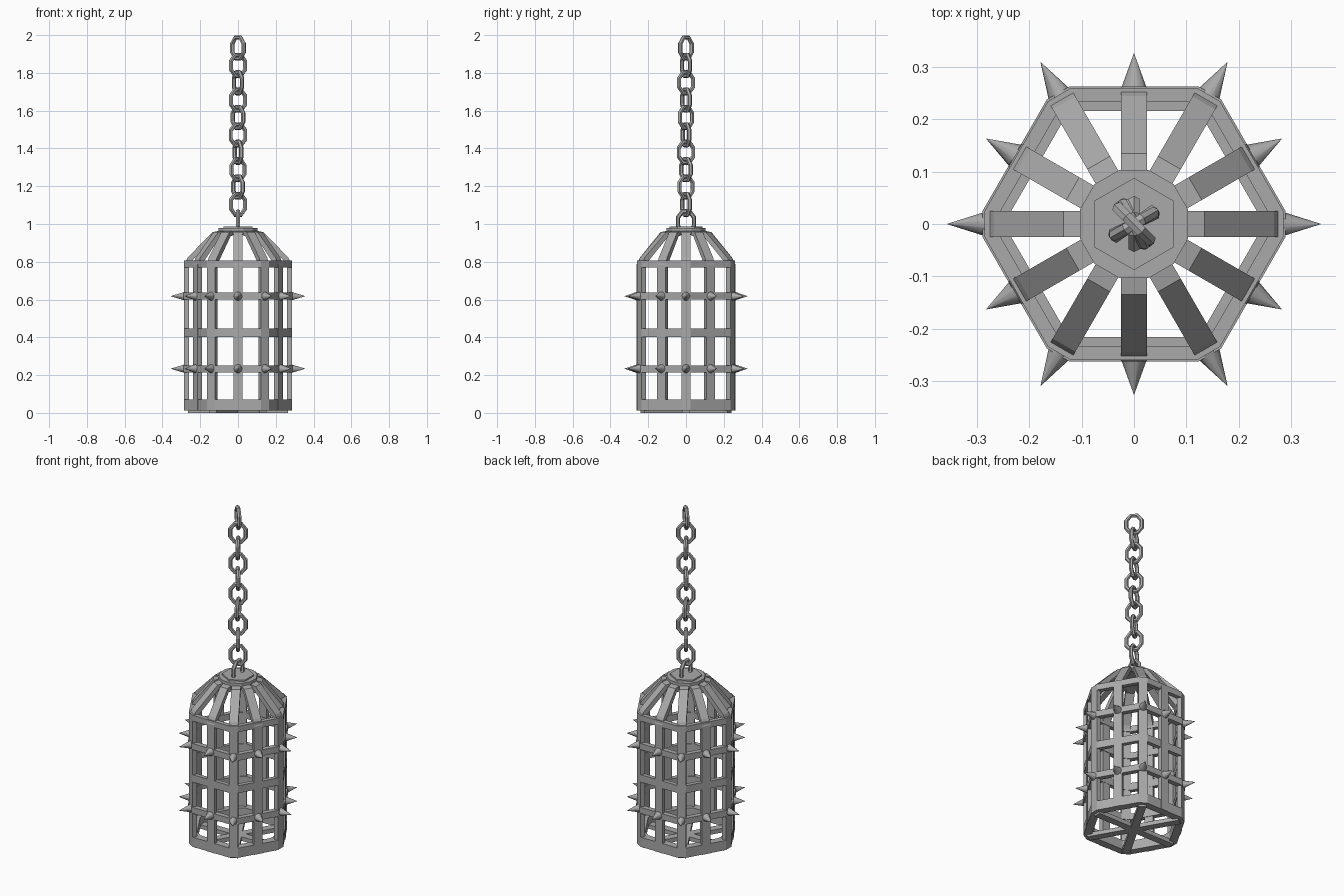
import bpy, bmesh
from math import radians, cos, sin, pi
from mathutils import Matrix, Vector

cube = bpy.data.objects.get("Cube")
if cube:
    bpy.data.objects.remove(cube, do_unlink=True)


def material(name, value):
    mat = bpy.data.materials.new(name)
    mat.use_nodes = True
    color = (value, value, value, 1)
    mat.diffuse_color = color
    mat.node_tree.nodes["Principled BSDF"].inputs["Base Color"].default_value = color
    return mat


IRON = material("grey iron", 0.4)
CORNER, MID = 0.285, 0.262      # distance of corner and mid-face bars from the axis
HALF = 0.025                    # half the width of a bar


def finish(name, bm, smooth=False):
    bmesh.ops.recalc_face_normals(bm, faces=bm.faces)
    mesh = bpy.data.meshes.new(name)
    bm.to_mesh(mesh)
    bm.free()
    mesh.materials.append(IRON)
    obj = bpy.data.objects.new(name, mesh)
    bpy.context.collection.objects.link(obj)
    if smooth:
        bpy.ops.object.select_all(action="DESELECT")
        obj.select_set(True)
        bpy.context.view_layer.objects.active = obj
        bpy.ops.object.shade_smooth_by_angle(angle=radians(50))
    return obj


def sweep(bm, sections, closed=False):
    """Join a series of equal cross-sections into a tube."""
    rows = [[bm.verts.new(p) for p in s] for s in sections]
    n = len(rows[0])
    for i in range(len(rows) if closed else len(rows) - 1):
        a, b = rows[i], rows[(i + 1) % len(rows)]
        for j in range(n):
            k = (j + 1) % n
            bm.faces.new((a[j], a[k], b[k], b[j]))
    if not closed:
        bm.faces.new(rows[0])
        bm.faces.new(rows[-1])


def around(radius, side, z, angle):
    """Point given by its distance outward and sideways at an angle."""
    return Vector((radius * cos(angle) - side * sin(angle),
                   radius * sin(angle) + side * cos(angle), z))


def outline(inset):
    """Hexagon with its six corners cut flat."""
    return [(CORNER - inset, s * HALF * (1 - inset), i * pi / 3)
            for i in range(6) for s in (-1, 1)]


def band(name, low, high, depth, out=0.0):
    bm = bmesh.new()
    sections = []
    for (r0, s0, a), (r1, s1, _) in zip(outline(-out), outline(depth)):
        sections.append([around(r0, s0, low, a), around(r0, s0, high, a),
                         around(r1, s1, high, a), around(r1, s1, low, a)])
    sweep(bm, sections, closed=True)
    return finish(name, bm)


# Horizontal bands
band("bottom_band", 0.012, 0.07, 0.05)
band("lower_spiked_band", 0.215, 0.252, 0.03, 0.004)
band("middle_band", 0.402, 0.447, 0.028)
band("upper_spiked_band", 0.6, 0.637, 0.03, 0.004)
band("shoulder_band", 0.77, 0.806, 0.03)

# Upright bars that bend inward over the dome
for i in range(12):
    angle = i * pi / 6
    r = MID if i % 2 else CORNER
    path = [(r, 0.012), (r, 0.785), (r - 0.018, 0.822), (0.135, 0.957), (0.07, 0.969)]
    inner = [(r - 0.026, 0.012), (r - 0.026, 0.777), (r - 0.04, 0.803),
             (0.122, 0.935), (0.07, 0.945)]
    bm = bmesh.new()
    sweep(bm, [[around(ro, -HALF, zo, angle), around(ro, HALF, zo, angle),
                around(ri, HALF, zi, angle), around(ri, -HALF, zi, angle)]
               for (ro, zo), (ri, zi) in zip(path, inner)])
    finish("mid_bar" if i % 2 else "corner_bar", bm)

# Floor bars crossing from corner to corner
for i in range(3):
    bm = bmesh.new()
    sweep(bm, [[around(r, -0.022, 0, i * pi / 3), around(r, 0.022, 0, i * pi / 3),
                around(r, 0.022, 0.025, i * pi / 3), around(r, -0.022, 0.025, i * pi / 3)]
               for r in (-0.265, 0.265)])
    finish("floor_bar", bm)


# Cap plates under the chain
def plate(name, sides, radius, low, high, turn):
    bm = bmesh.new()
    bmesh.ops.create_cone(bm, cap_ends=True, segments=sides, radius1=radius, radius2=radius,
                          depth=high - low, matrix=Matrix.Translation((0, 0, (low + high) / 2))
                          @ Matrix.Rotation(turn, 4, "Z"))
    finish(name, bm)


plate("cap_disc", 12, 0.107, 0.945, 0.98, pi / 12)
plate("cap_hexagon", 6, 0.088, 0.975, 0.988, 0)

# Spikes
for z in (0.234, 0.618):
    for i in range(12):
        base, tip = (0.252, 0.325) if i % 2 else (0.272, 0.356)
        bm = bmesh.new()
        bmesh.ops.create_cone(bm, cap_ends=True, segments=10, radius1=0.027, radius2=0.0005,
                              depth=tip - base,
                              matrix=Matrix.Rotation(i * pi / 6, 4, "Z")
                              @ Matrix.Translation(((base + tip) / 2, 0, z))
                              @ Matrix.Rotation(pi / 2, 4, "Y"))
        finish("spike", bm, smooth=True)

# Chain links, eight-sided with a six-sided section
yaws = [-45, 30, -60, 28, -50, 25, -65, 35, -55, 28, 90]
for i, yaw in enumerate(yaws):
    bm = bmesh.new()
    place = Matrix.Translation((0, 0, 1.932 - 0.092 * i)) @ Matrix.Rotation(radians(yaw), 4, "Z")
    sections = []
    for j in range(8):
        a = (j + 0.5) * pi / 4
        ring = []
        for k in range(6):
            b = k * pi / 3
            w = 0.012 * cos(b)
            ring.append(place @ Vector(((0.046 + w) * cos(a), 0.012 * sin(b),
                                        (0.06 + w) * sin(a))))
        sections.append(ring)
    sweep(bm, sections, closed=True)
    finish("chain_link", bm)
